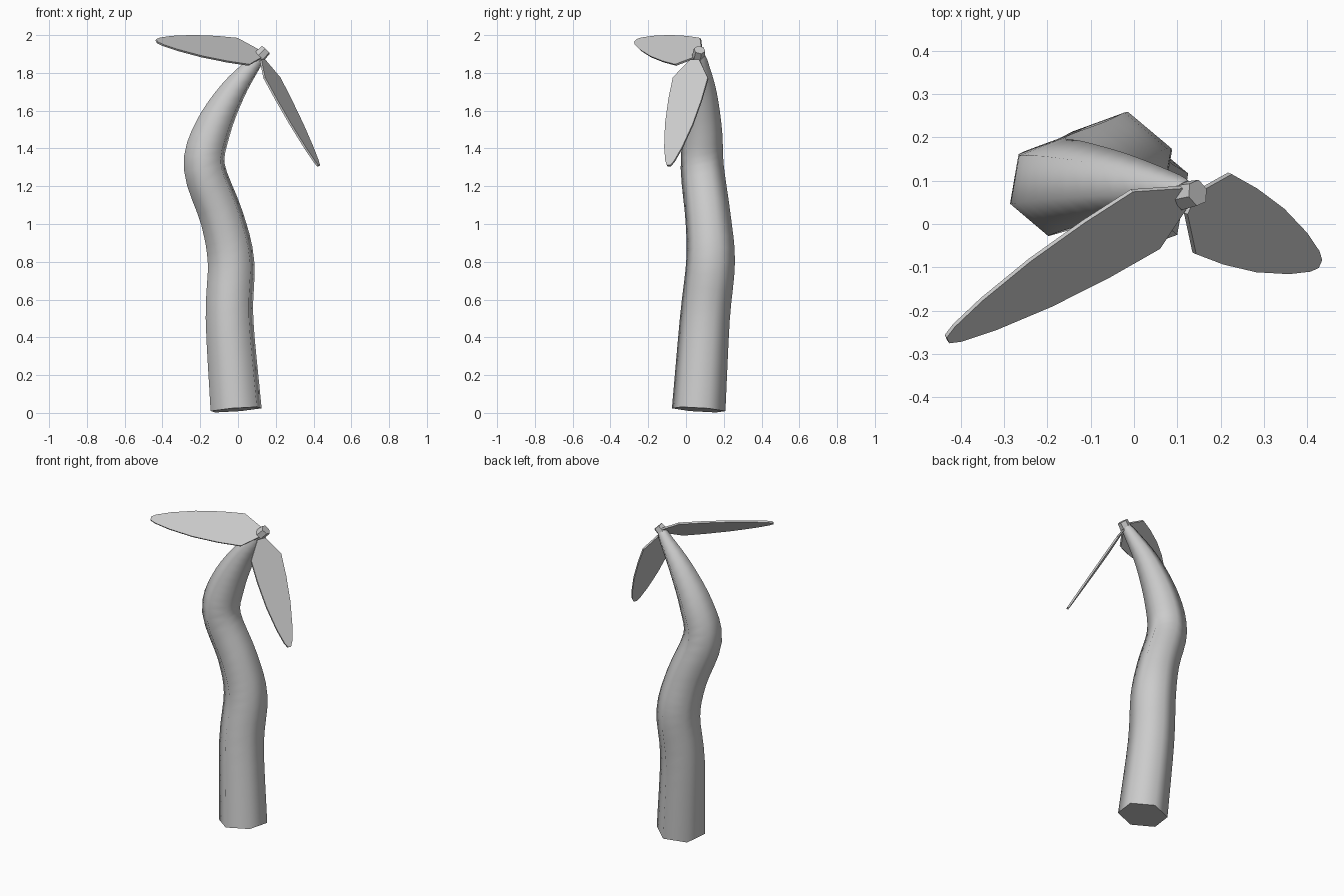
import bpy, bmesh, math
from mathutils import Vector

if "Cube" in bpy.data.objects:
    bpy.data.objects.remove(bpy.data.objects["Cube"])

def make_object(name, bm, smooth=False):
    bmesh.ops.recalc_face_normals(bm, faces=bm.faces)
    if smooth:
        for f in bm.faces:
            f.smooth = len(f.verts) == 4
        for e in bm.edges:
            if any(len(f.verts) > 4 for f in e.link_faces):
                e.smooth = False
    mesh = bpy.data.meshes.new(name)
    bm.to_mesh(mesh)
    bm.free()
    ob = bpy.data.objects.new(name, mesh)
    bpy.context.collection.objects.link(ob)
    return ob

def tube(name, points, radii, turn=math.radians(20), smooth=False):
    """Capped six-sided tube through a list of points."""
    bm = bmesh.new()
    rings = []
    for i, (p, r) in enumerate(zip(points, radii)):
        a, b = points[max(i - 1, 0)], points[min(i + 1, len(points) - 1)]
        rot = Vector((0, 0, 1)).rotation_difference((b - a).normalized())
        rings.append([bm.verts.new(p + rot @ Vector((
            r * math.cos(turn + k * math.pi / 3),
            r * math.sin(turn + k * math.pi / 3), 0))) for k in range(6)])
    for lo, hi in zip(rings, rings[1:]):
        for k in range(6):
            n = (k + 1) % 6
            bm.faces.new((lo[k], lo[n], hi[n], hi[k]))
    bm.faces.new(rings[0])
    bm.faces.new(rings[-1])
    return make_object(name, bm, smooth)

def catmull(keys, steps):
    """Smooth interpolation of (x, y, z, radius) keys."""
    k = [Vector(q) for q in keys]
    k = [2 * k[0] - k[1]] + k + [2 * k[-1] - k[-2]]
    out = []
    for i in range(1, len(k) - 2):
        p0, p1, p2, p3 = k[i - 1:i + 3]
        for s in range(steps):
            t = s / steps
            out.append(0.5 * (2 * p1 + (p2 - p0) * t
                              + (2 * p0 - 5 * p1 + 4 * p2 - p3) * t * t
                              + (3 * p1 - p0 - 3 * p2 + p3) * t ** 3))
    return out + [k[-2]]

# Curved tapering stem
stem_keys = [(-0.01, 0.067, 0.017, 0.144), (-0.045, 0.10, 0.50, 0.134),
             (-0.037, 0.13, 0.80, 0.131), (-0.085, 0.117, 1.03, 0.122),
             (-0.178, 0.086, 1.30, 0.116), (-0.135, 0.09, 1.50, 0.103),
             (-0.03, 0.09, 1.70, 0.074), (0.085, 0.078, 1.85, 0.042),
             (0.118, 0.07, 1.89, 0.032)]
path = catmull(stem_keys, 4)
tube("stem", [p.to_3d() for p in path], [p[3] for p in path], smooth=True)

# Small hub at the tip
tube("hub", [Vector((0.112, 0.065, 1.885)), Vector((0.147, 0.072, 1.922))],
     [0.034, 0.031])

# Leaf-shaped blades: distance along the blade, half width
PROFILE = [(0, 0.026), (0.11, 0.101), (0.243, 0.096), (0.395, 0.080),
           (0.535, 0.052), (0.62, 0.026), (0.648, 0.010)]

def blade(name, root, tip, across, thick=0.011):
    root, across = Vector(root), Vector(across)
    along = (Vector(tip) - root).normalized()
    across = (across - along * across.dot(along)).normalized()
    normal = along.cross(across)
    outline = PROFILE + [(u, -w) for u, w in reversed(PROFILE)]
    bm = bmesh.new()
    layers = [[bm.verts.new(root + along * u + across * w + normal * h)
               for u, w in outline] for h in (-thick / 2, thick / 2)]
    n = len(outline)
    for layer in layers:
        bm.faces.new(layer)
    for i in range(n):
        j = (i + 1) % n
        bm.faces.new((layers[0][i], layers[0][j], layers[1][j], layers[1][i]))
    return make_object(name, bm)

blade("left_blade", (0.12, 0.068, 1.90), (-0.43, -0.265, 1.968),
      (-0.065, 0.13, 0.14))
blade("right_blade", (0.13, 0.048, 1.868), (0.425, -0.09, 1.31),
      (0.08, 0.183, 0))
